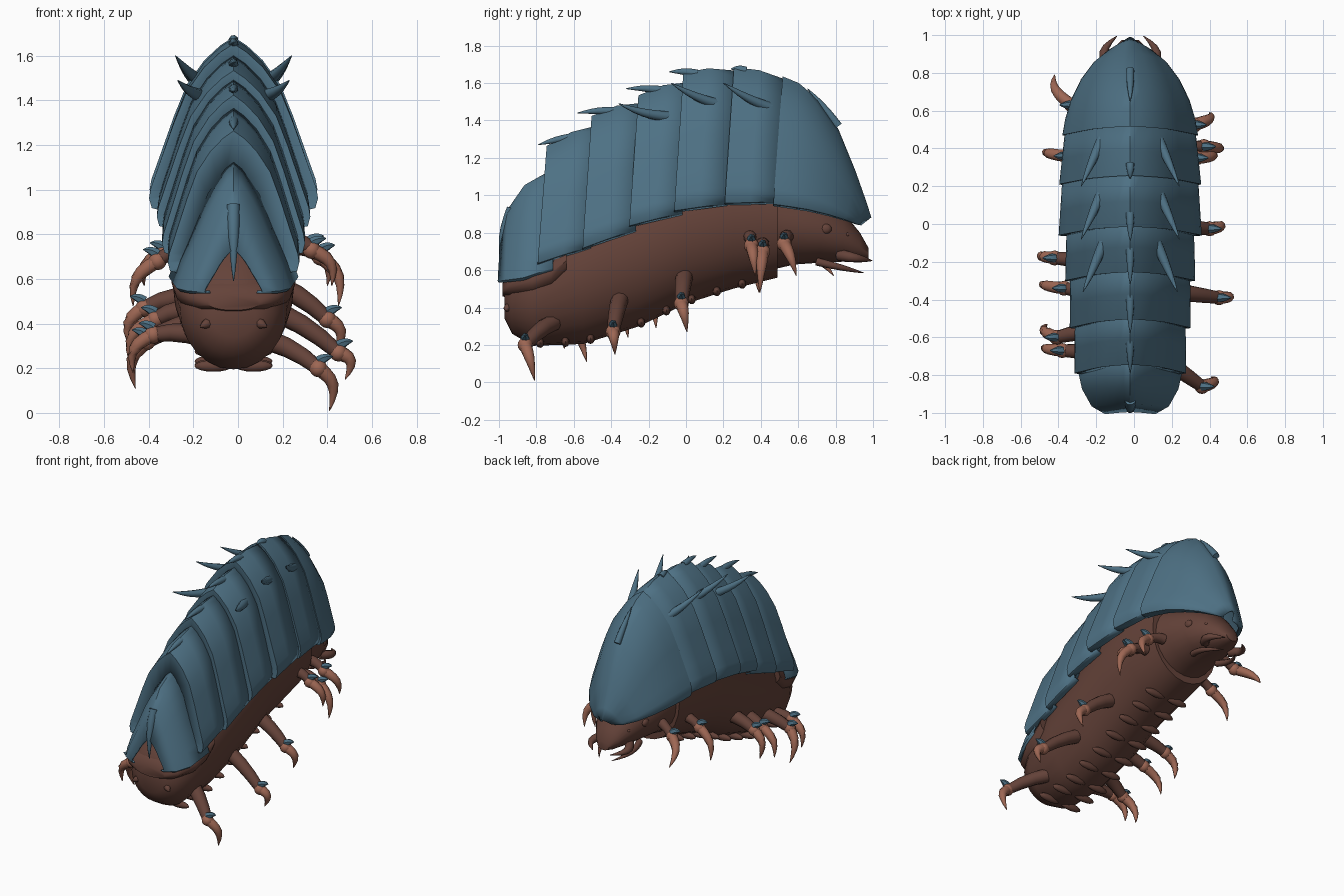
import bpy, bmesh, math
from mathutils import Vector

old = bpy.data.objects.get("Cube")
if old:
    bpy.data.objects.remove(old, do_unlink=True)

CX = -0.02  # body centre line


def material(name, rgb):
    m = bpy.data.materials.new(name)
    m.use_nodes = True
    m.diffuse_color = (*rgb, 1)
    m.node_tree.nodes["Principled BSDF"].inputs["Base Color"].default_value = (*rgb, 1)
    return m


BLUE = material("slate blue shell", (0.076, 0.165, 0.232))
BROWN = material("dark brown skin", (0.128, 0.055, 0.041))
TAN = material("light brown claw", (0.34, 0.135, 0.088))


def finish(name, bm, mat, angle=35, thickness=0):
    bmesh.ops.recalc_face_normals(bm, faces=bm.faces)
    mesh = bpy.data.meshes.new(name)
    bm.to_mesh(mesh)
    bm.free()
    ob = bpy.data.objects.new(name, mesh)
    bpy.context.scene.collection.objects.link(ob)
    mesh.materials.append(mat)
    if thickness:
        mod = ob.modifiers.new("thickness", "SOLIDIFY")
        mod.thickness = thickness
        mod.offset = 0
    bpy.ops.object.select_all(action="DESELECT")
    ob.select_set(True)
    bpy.context.view_layer.objects.active = ob
    bpy.ops.object.shade_smooth_by_angle(angle=math.radians(angle))
    return ob


def bridge(bm, rings, closed=True):
    rows = [[bm.verts.new(p) for p in ring] for ring in rings]
    n = len(rows[0])
    for a, b in zip(rows, rows[1:]):
        for i in range(n if closed else n - 1):
            j = (i + 1) % n
            bm.faces.new((a[i], a[j], b[j], b[i]))
    if closed:
        bm.faces.new(rows[0])
        bm.faces.new(rows[-1])


def tube(name, points, radii, mat, sides=8):
    """Tapered tube through the points."""
    pts = [Vector(p) for p in points]
    rings = []
    for i, (p, r) in enumerate(zip(pts, radii)):
        d = (pts[min(i + 1, len(pts) - 1)] - pts[max(i - 1, 0)]).normalized()
        u = d.cross(Vector((0.3, 0.2, 1))).normalized()
        v = d.cross(u)
        turns = [math.tau * k / sides for k in range(sides)]
        rings.append([p + r * (u * math.cos(t) + v * math.sin(t)) for t in turns])
    bm = bmesh.new()
    bridge(bm, rings)
    return finish(name, bm, mat, 50)


def bend(a, b, push, steps=6):
    """Curved path from a to b, bowed by push."""
    a, b, push = Vector(a), Vector(b), Vector(push)
    return [a.lerp(b, t / steps) + push * math.sin(math.pi * t / steps)
            for t in range(steps + 1)]


def spike(name, a, b, push, r, mat, sides=8):
    path = bend(a, b, push)
    n = len(path) - 1
    return tube(name, path, [r * (1 - (i / n) ** 2) + 0.002 for i in range(n + 1)], mat, sides)


def blob(name, centre, size, mat):
    bm = bmesh.new()
    bmesh.ops.create_uvsphere(bm, u_segments=12, v_segments=8, radius=1)
    for v in bm.verts:
        v.co = Vector(centre) + Vector(v.co[k] * size[k] for k in range(3))
    return finish(name, bm, mat, 60)


# Soft body, head and tail cap: oval rings of (y, half width, bottom, top)
def body_part(name, stations, sides=24):
    rings = []
    for y, w, lo, hi in stations:
        turns = [math.tau * k / sides for k in range(sides)]
        rings.append([(CX + w * math.cos(t), y, (lo + hi) / 2 + (hi - lo) / 2 * math.sin(t))
                      for t in turns])
    bm = bmesh.new()
    bridge(bm, rings)
    return finish(name, bm, BROWN, 40)


BELLY = [(-0.97, 0.1, 0.34, 0.52), (-0.93, 0.18, 0.26, 0.62), (-0.82, 0.24, 0.195, 0.74),
         (-0.55, 0.27, 0.205, 0.94), (-0.25, 0.285, 0.3, 1.1), (0, 0.295, 0.42, 1.22),
         (0.25, 0.3, 0.5, 1.25), (0.49, 0.27, 0.56, 1.2)]
body_part("body", BELLY)
body_part("head", [(0.45, 0.25, 0.6, 1.12), (0.58, 0.23, 0.63, 1.05), (0.72, 0.2, 0.64, 0.99),
                   (0.84, 0.15, 0.645, 0.91), (0.93, 0.09, 0.65, 0.8), (0.975, 0.045, 0.66, 0.72)])
body_part("tail_cap", [(-0.98, 0.12, 0.46, 0.53), (-0.945, 0.2, 0.445, 0.58),
                       (-0.82, 0.262, 0.425, 0.66), (-0.72, 0.278, 0.45, 0.72),
                       (-0.64, 0.285, 0.54, 0.76)])

# Shell plates: pointed arches that round under at the bottom
ARCH = [(0, 1), (0.15, 0.95), (0.34, 0.86), (0.55, 0.71), (0.7, 0.52), (0.88, 0.26),
        (0.97, 0.13), (0.99, 0.07), (0.96, 0.015), (0.85, 0)]
TAIL_ARCH = [(0, 1), (0.12, 0.95), (0.3, 0.82), (0.46, 0.67), (0.62, 0.48), (0.87, 0.2),
             (1, 0.02), (0.95, 0.0), (0.8, 0.01)]


def plate(name, stations, lean=0.05, arch=ARCH):
    section = [(-u, v) for u, v in reversed(arch[1:])] + arch
    rings = [[(CX + w * u, y - lean * (1 - v), lo + (hi - lo) * v) for u, v in section]
             for y, w, lo, hi in stations]
    bm = bmesh.new()
    bridge(bm, rings, closed=False)
    return finish(name, bm, BLUE, 45, thickness=0.012)


plate("shell_plate_tail", [(-0.99, 0.13, 0.54, 0.73), (-0.95, 0.2, 0.54, 0.92),
                           (-0.86, 0.25, 0.55, 1.05), (-0.7, 0.285, 0.6, 1.14)],
      0.012, TAIL_ARCH)
# rear y, then (half width, bottom, top) at the rear rim and at the front rim
MIDDLE = [(-0.74, (0.293, 0.63, 1.26), (0.29, 0.72, 1.37)),
          (-0.5, (0.319, 0.71, 1.42), (0.314, 0.81, 1.49)),
          (-0.25, (0.343, 0.83, 1.53), (0.334, 0.9, 1.6)),
          (-0.01, (0.378, 0.91, 1.65), (0.358, 0.95, 1.66)),
          (0.26, (0.375, 0.95, 1.68), (0.343, 0.96, 1.61))]
for n, (y, rear, front) in enumerate(MIDDLE):
    w, lo, hi = rear
    mid = [(a + b) / 2 for a, b in zip(rear, front)]
    mid[2] += 0.018
    # the first ring folds the rear rim inwards onto the plate behind
    plate("shell_plate_%d" % (n + 2), [(y + 0.005, w * 0.72, lo + 0.03, hi - 0.15), (y, *rear),
                                       (y + 0.13, *mid), (y + 0.28, *front)])
plate("shell_plate_head", [(0.525, 0.27, 0.98, 1.5), (0.52, 0.358, 0.945, 1.63),
                           (0.6, 0.342, 0.935, 1.595), (0.7, 0.312, 0.92, 1.51),
                           (0.81, 0.258, 0.895, 1.35), (0.9, 0.19, 0.87, 1.13),
                           (0.96, 0.115, 0.85, 0.96), (0.985, 0.04, 0.845, 0.88)])

# Spines along the ridge and in pairs beside it
RIDGE = [((-0.6, 1.31), (-0.79, 1.27)), ((-0.37, 1.45), (-0.58, 1.44)),
         ((-0.12, 1.56), (-0.32, 1.57)), ((0.06, 1.65), (-0.09, 1.66)),
         ((0.32, 1.665), (0.24, 1.675)), ((0.815, 1.37), (0.65, 1.57))]
for (y0, z0), (y1, z1) in RIDGE:
    spike("ridge_spine", (CX, y0, z0), (CX, y1, z1), (0, 0, 0.006), 0.021, BLUE)
spike("tail_spine", (CX, -0.93, 0.93), (CX, -0.985, 0.59), (0, -0.02, 0.01), 0.028, BLUE)
PAIRS = [((0.14, 0.47, 1.46), (0.26, 0.2, 1.6)), ((0.14, 0.19, 1.48), (0.26, -0.08, 1.6)),
         ((0.14, -0.1, 1.42), (0.25, -0.36, 1.49))]
for a, b in PAIRS:
    for s in (-1, 1):
        spike("side_spine", (CX + s * a[0], a[1], a[2]), (CX + s * b[0], b[1], b[2]),
              (0, 0, -0.012), 0.027, BLUE)

# Legs: thigh, knee, curved claw and a blue spur
LEGS = [((0.15, -0.71, 0.32), (0.36, -0.86, 0.2), (0.41, -0.81, 0.01)),
        ((0.2, -0.355, 0.44), (0.45, -0.39, 0.27), (0.48, -0.38, 0.15)),
        ((0.2, -0.01, 0.56), (0.4, -0.025, 0.42), (0.44, 0.005, 0.27)),
        ((0.24, 0.34, 0.78), (0.33, 0.35, 0.73), (0.42, 0.37, 0.57)),
        ((0.24, 0.41, 0.74), (0.37, 0.41, 0.7), (0.45, 0.395, 0.48)),
        ((0.2, 0.54, 0.78), (0.32, 0.525, 0.74), (0.4, 0.59, 0.57)),
        ((-0.2, 0.6, 0.78), (-0.33, 0.63, 0.71), (-0.42, 0.79, 0.57)),
        ((-0.24, 0.36, 0.73), (-0.36, 0.36, 0.68), (-0.47, 0.39, 0.48)),
        ((-0.2, -0.2, 0.52), (-0.42, -0.18, 0.47), (-0.48, -0.16, 0.29)),
        ((-0.2, -0.36, 0.46), (-0.37, -0.34, 0.42), (-0.49, -0.31, 0.24)),
        ((-0.2, -0.55, 0.4), (-0.41, -0.6, 0.32), (-0.46, -0.53, 0.11)),
        ((-0.15, -0.68, 0.34), (-0.38, -0.67, 0.35), (-0.47, -0.65, 0.18))]
for hip, knee, tip in LEGS:
    s = 1 if hip[0] > 0 else -1
    k = Vector(knee)
    r = 0.036 if hip[1] > 0.3 else 0.047
    tube("thigh", bend(hip, knee, (0, 0, 0.015), 3), [r, r * 0.95, r * 0.85, 0.033], BROWN, 10)
    blob("knee", knee, (0.04, 0.04, 0.04), TAN)
    spike("claw", knee, tip, (s * 0.04, 0, 0.02), 0.032, TAN)
    spike("knee_spur", k + Vector((0, 0, 0.03)), k + Vector((s * 0.065, 0, 0.052)),
          (0, 0, 0.006), 0.022, BLUE, 6)

# Rows of short ridges across the belly
for n in range(9):
    y = -0.78 + n * 0.135
    for p, q in zip(BELLY, BELLY[1:]):
        if p[0] <= y <= q[0]:
            z = p[2] + (q[2] - p[2]) * (y - p[0]) / (q[0] - p[0])
    for s in (-1, 1):
        blob("belly_ridge", (CX + s * 0.09, y, z + 0.014), (0.085, 0.022, 0.026), BROWN)

# Face and tail details
for s in (-1, 1):
    blob("eye", (CX + s * 0.178, 0.745, 0.82), (0.02, 0.034, 0.028), BROWN)
    blob("nostril", (CX + s * 0.125, 0.86, 0.79), (0.01, 0.013, 0.011), BROWN)
    spike("upper_jaw", (CX + s * 0.1, 0.82, 0.68), (CX + s * 0.07, 0.995, 0.65),
          (s * 0.055, 0, 0), 0.03, BROWN)
    spike("lower_jaw", (CX + s * 0.1, 0.7, 0.645), (CX + s * 0.05, 0.95, 0.585),
          (s * 0.04, 0, 0), 0.02, BROWN)
    spike("tail_nub", (CX + s * 0.1, -0.92, 0.41), (CX + s * 0.15, -0.965, 0.385),
          (0, -0.012, 0), 0.026, BROWN)
